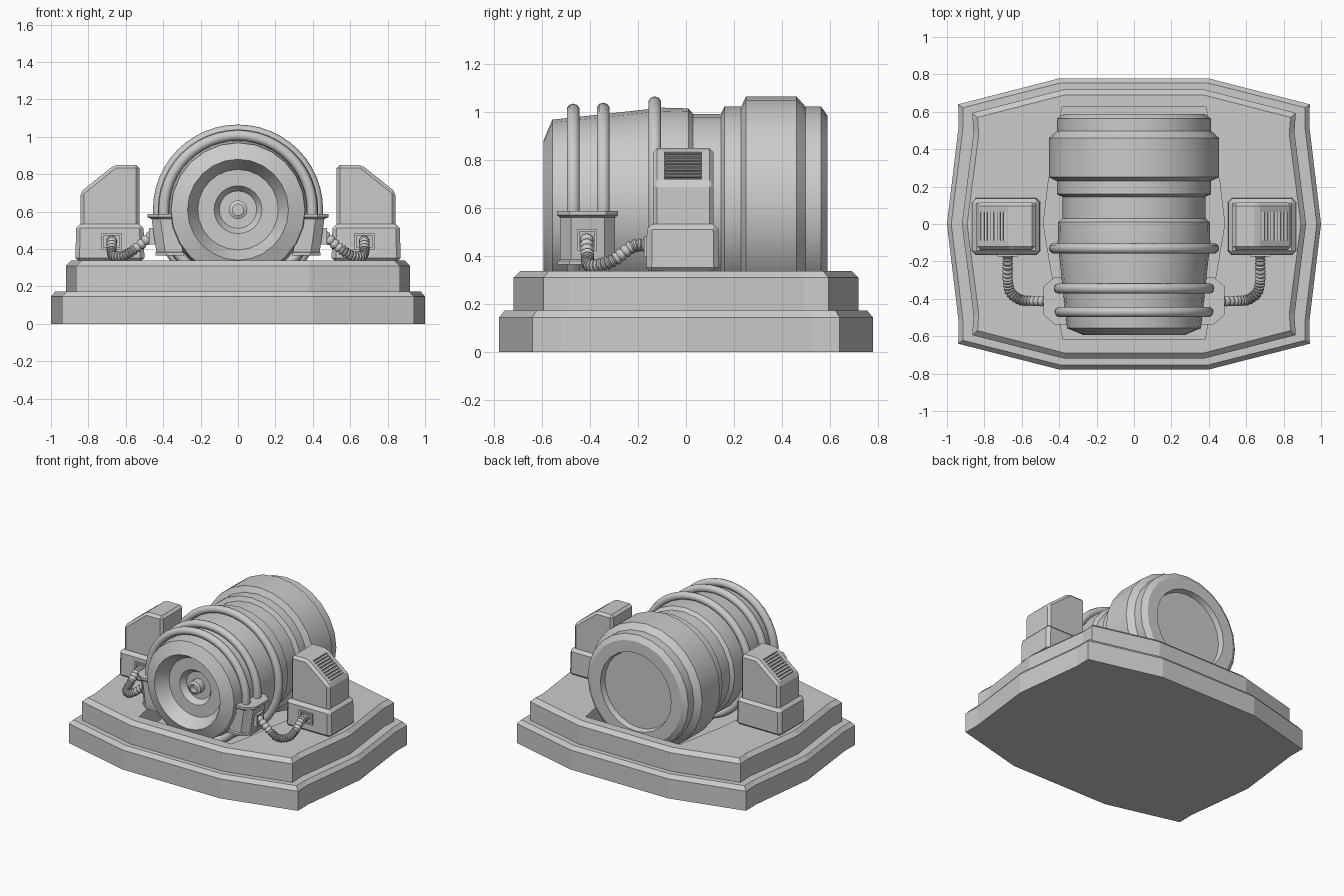
import bpy, bmesh, math
from mathutils import Vector

if "Cube" in bpy.data.objects:
    bpy.data.objects.remove(bpy.data.objects["Cube"])


def finish(bm, name, bevel=0, smooth=None):
    bmesh.ops.recalc_face_normals(bm, faces=bm.faces[:])
    me = bpy.data.meshes.new(name)
    bm.to_mesh(me)
    bm.free()
    ob = bpy.data.objects.new(name, me)
    bpy.context.collection.objects.link(ob)
    bpy.ops.object.select_all(action='DESELECT')
    ob.select_set(True)
    bpy.context.view_layer.objects.active = ob
    if bevel:
        m = ob.modifiers.new("bevel", 'BEVEL')
        m.width, m.segments, m.limit_method = bevel, 1, 'ANGLE'
        bpy.ops.object.modifier_apply(modifier=m.name)
    if smooth:
        bpy.ops.object.shade_smooth_by_angle(angle=math.radians(smooth))
    return ob


def loft(name, rings, closed=False, bevel=0, smooth=None):
    """Skin a list of point rings; cap the ends unless closed."""
    bm = bmesh.new()
    vs = [[bm.verts.new(p) for p in r] for r in rings]
    n = len(rings[0])
    pairs = list(zip(vs, vs[1:])) + ([(vs[-1], vs[0])] if closed else [])
    for a, b in pairs:
        for i in range(n):
            j = (i + 1) % n
            bm.faces.new((a[i], a[j], b[j], b[i]))
    if not closed:
        bm.faces.new(vs[0])
        bm.faces.new(vs[-1])
    return finish(bm, name, bevel, smooth)


def cut(ob, cutter):
    m = ob.modifiers.new("cut", 'BOOLEAN')
    m.operation, m.object, m.solver = 'DIFFERENCE', cutter, 'EXACT'
    bpy.context.view_layer.objects.active = ob
    bpy.ops.object.modifier_apply(modifier=m.name)
    bpy.data.objects.remove(cutter)


def box_rings(c, u, v, w):
    """Box from centre and three half-axis vectors."""
    c, u, v, w = map(Vector, (c, u, v, w))
    return [[c + u * a + v * b + w * k for a, b in ((-1, -1), (1, -1), (1, 1), (-1, 1))] for k in (-1, 1)]


def outline(x0, x1, x2, y0, y1, y2, z):
    q = [(x0, y0), (x1, y1), (x2, y2), (1.0 * x2 + 0.062, 0)]
    pts = q + [(x, -y) for x, y in q[2::-1]]
    pts += [(-x, y) for x, y in pts[::-1]]
    return [(x, y, z) for x, y in pts]


# Two-step base
loft("base_lower_tier", [outline(.40, .94, .938, .778, .64, .52, 0),
                         outline(.40, .94, .938, .778, .64, .52, .145),
                         outline(.39, .915, .915, .755, .622, .51, .173)])
deck = loft("base_upper_tier", [outline(.38, .865, .858, .718, .594, .49, .16),
                                outline(.38, .865, .858, .718, .594, .49, .31),
                                outline(.37, .837, .83, .69, .57, .48, .338)])

# Cradle recess in the deck
half = [(.385, .625), (.455, .25), (.485, 0), (.38, -.617)]
plan = half + [(-x, y) for x, y in half[::-1]]
cutter = loft("recess_cutter", [[(x, y, z) for x, y in plan] for z in (.1, .5)])
cutter.hide_render = True
cut(deck, cutter)

# Turned barrel lying along y
CZ, SIDES = .61, 24


def ring_y(r, y, n=SIDES):
    return [(r * math.cos(2 * math.pi * i / n), y, CZ + r * math.sin(2 * math.pi * i / n)) for i in range(n)]


profile = [(.05, -.46), (.10, -.46), (.128, -.50), (.215, -.50), (.27, -.594), (.358, -.557),
           (.375, -.40), (.408, -.10), (.405, .01), (.382, .03), (.382, .145), (.413, .16),
           (.413, .23), (.455, .25), (.455, .46), (.413, .497), (.413, .563), (.375, .589),
           (.29, .589), (.28, .55)]
loft("barrel", [ring_y(r, y) for r, y in profile], smooth=25)
loft("barrel_nozzle", [ring_y(r, y, 16) for r, y in
                       ((.03, -.48), (.03, -.52), (.05, -.51), (.05, -.45))], smooth=30)

# Pipe hoops around the barrel
for i, (y, R) in enumerate(((-.47, .397), (-.345, .401), (-.13, .427))):
    rings = []
    for k in range(48):
        a = 2 * math.pi * k / 48
        rings.append([((R + .028 * math.cos(t)) * math.cos(a), y + .028 * math.sin(t),
                       CZ + (R + .028 * math.cos(t)) * math.sin(a))
                      for t in (2 * math.pi * j / 10 for j in range(10))])
    loft(f"pipe_hoop_{i + 1}", rings, closed=True, smooth=50)


def socket(name, c, u, v, n):
    """Square collar with a recessed face looking along n."""
    c, u, v, n = map(Vector, (c, u, v, n))

    def sq(k, d):
        return [c + u * a * k + v * b * k + n * d for a, b in ((-1, -1), (1, -1), (1, 1), (-1, 1))]
    loft(name, [sq(1, -1), sq(1, 1), sq(.75, 1), sq(.75, -.2)])


def hose_path(ctrl, steps):
    """Catmull-Rom samples through the control points."""
    p = [Vector(c) for c in ctrl]
    p = [2 * p[0] - p[1]] + p + [2 * p[-1] - p[-2]]
    out = []
    for a, b, c, d in zip(p, p[1:], p[2:], p[3:]):
        for k in range(steps):
            t = k / steps
            out.append(.5 * (2 * b + (c - a) * t + (2 * a - 5 * b + 4 * c - d) * t * t
                             + (3 * b - a - 3 * c + d) * t ** 3))
    return out + [p[-2]]


# Side parts, mirrored in x
for s, side in ((1, "right"), (-1, "left")):
    # Hoop clamp with flanges
    def clamp(g, dx, z):
        pts = [(.33, -.525 - g), (.425, -.525 - g), (.472 + g, -.48 - g * .5),
               (.472 + g, -.34 + g * .5), (.425, -.295 + g), (.33, -.295 + g)]
        return [(s * (x + dx), y, z) for x, y in pts]
    loft(f"hoop_clamp_{side}", [clamp(.01, -.04, .365), clamp(.01, -.04, .38), clamp(0, -.035, .385),
                                clamp(0, -.01, .56), clamp(.012, 0, .57), clamp(.012, 0, .588)])
    socket(f"clamp_socket_{side}", (s * .455, -.413, .468), (0, .042, 0), (0, 0, .045), (s * .02, 0, 0))

    # Pod foot
    def rect(x0, x1, y0, y1, z):
        return [(s * x0, y0, z), (s * x1, y0, z), (s * x1, y1, z), (s * x0, y1, z)]
    loft(f"pod_foot_{side}", [rect(.50, .87, -.165, .138, .33), rect(.505, .865, -.163, .135, .533)],
         bevel=.022)

    # Pod body with sloped top
    prof = [(.527, .50), (.842, .50), (.842, .705), (.66, .85), (.527, .85)]
    body = loft(f"pod_body_{side}", [[(s * x, y, z) for x, z in prof] for y in (-.138, .115)], bevel=.018)

    # Louvred vent on the slope
    along = Vector((s * .182, 0, -.145)).normalized()
    out = Vector((s * .145, 0, .182)).normalized()
    mid = Vector((s * .751, -.012, .7775))
    yv = Vector((0, 1, 0))
    vent = loft("vent_cutter", box_rings(mid, along * .09, yv * .077, out * .025))
    vent.hide_render = True
    cut(body, vent)
    for k in range(8):
        c = mid + along * (-.077 + .022 * k) - out * .014
        loft(f"vent_slat_{side}_{k + 1}",
             box_rings(c, (along + out * .5) * .007, yv * .077, out * .012))

    # Corrugated hose from pod foot to clamp
    socket(f"pod_socket_{side}", (s * .675, -.16, .44), (.055, 0, 0), (0, 0, .042), (0, -.014, 0))
    path = hose_path([(s * .675, -.15, .445), (s * .675, -.22, .44), (s * .675, -.30, .385),
                      (s * .66, -.365, .362), (s * .61, -.405, .365), (s * .55, -.411, .40),
                      (s * .455, -.413, .478)], 12)
    rings = []
    for i, p in enumerate(path):
        t = (path[min(i + 1, len(path) - 1)] - path[max(i - 1, 0)]).normalized()
        u = t.cross(Vector((s * .5, -.5, 1))).normalized()
        v = t.cross(u)
        r = .028 if i % 3 else .021
        rings.append([p + (u * math.cos(a) + v * math.sin(a)) * r
                      for a in (2 * math.pi * j / 10 for j in range(10))])
    loft(f"hose_{side}", rings, smooth=40)
